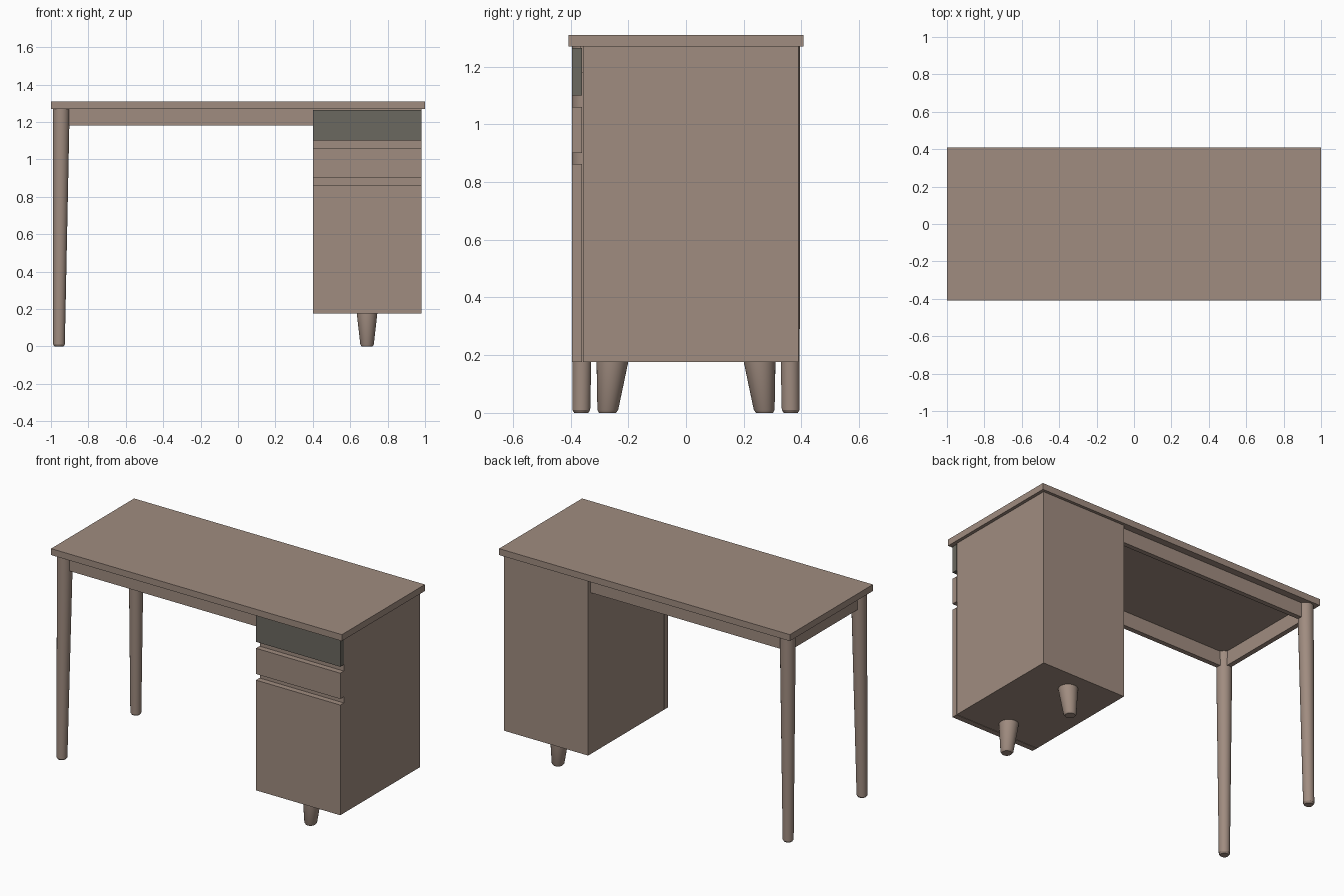
import bpy, bmesh, math
from mathutils import Vector

if "Cube" in bpy.data.objects:
    bpy.data.objects.remove(bpy.data.objects["Cube"])


def material(name, rgb):
    m = bpy.data.materials.new(name)
    m.diffuse_color = (*rgb, 1)
    m.use_nodes = True
    m.node_tree.nodes["Principled BSDF"].inputs["Base Color"].default_value = m.diffuse_color
    return m


wood = material("brown wood", (0.35, 0.262, 0.215))
grey = material("dark grey paint", (0.147, 0.138, 0.115))


def finish(bm, name, mat):
    bmesh.ops.recalc_face_normals(bm, faces=bm.faces)
    me = bpy.data.meshes.new(name)
    bm.to_mesh(me)
    bm.free()
    me.materials.append(mat)
    ob = bpy.data.objects.new(name, me)
    bpy.context.collection.objects.link(ob)
    return ob


def box(name, x, y, z, mat=wood):
    bm = bmesh.new()
    bmesh.ops.create_cube(bm, size=1)
    for v in bm.verts:
        v.co = Vector(r[0] + (c + 0.5) * (r[1] - r[0])
                      for c, r in zip(v.co, (x, y, z)))
    return finish(bm, name, mat)


def leg(name, bottom, top, r0, r1, height, n=32):
    """Tapered, slightly leaning round leg with a chamfered foot."""
    bm = bmesh.new()
    rings = []
    c = 0.01
    for z, r in ((0, r0 - c * 0.7), (c, r0), (height, r1)):
        t = z / height
        cx, cy = (b + (e - b) * t for b, e in zip(bottom, top))
        rings.append([bm.verts.new((cx + r * math.cos(a), cy + r * math.sin(a), z))
                      for a in (2 * math.pi * i / n for i in range(n))])
    for lo, hi in zip(rings, rings[1:]):
        for i in range(n):
            j = (i + 1) % n
            bm.faces.new((lo[i], lo[j], hi[j], hi[i]))
    bm.faces.new(rings[0])
    bm.faces.new(rings[-1])
    ob = finish(bm, name, wood)
    bpy.ops.object.select_all(action='DESELECT')
    ob.select_set(True)
    bpy.context.view_layer.objects.active = ob
    bpy.ops.object.shade_smooth_by_angle(angle=math.radians(30))


# Desk top
box("desk_top", (-1, 1), (-0.408, 0.408), (1.27, 1.31))

# Drawer cabinet body and its separate fronts
box("cabinet_body", (0.4, 0.98), (-0.357, 0.39), (0.177, 1.27))
for name, z, mat in (("top_drawer_front", (1.10, 1.265), grey),
                     ("middle_drawer_front", (0.90, 1.06), wood),
                     ("cabinet_door", (0.177, 0.862), wood)):
    box(name, (0.4, 0.98), (-0.395, -0.36), z, mat)

# Legs, cabinet feet and long aprons, mirrored front to back
for side, s in (("front", -1), ("back", 1)):
    leg(side + "_leg", (-0.957, s * 0.363), (-0.945, s * 0.35), 0.031, 0.045, 1.27)
    leg(side + "_cabinet_foot", (0.69, s * 0.272), (0.69, s * 0.255), 0.036, 0.055, 0.177)
    box(side + "_apron", (-0.945, 0.4), sorted((s * 0.335, s * 0.365)), (1.18, 1.27))

# Short apron between the two legs
box("side_apron", (-0.962, -0.932), (-0.35, 0.35), (1.18, 1.27))
